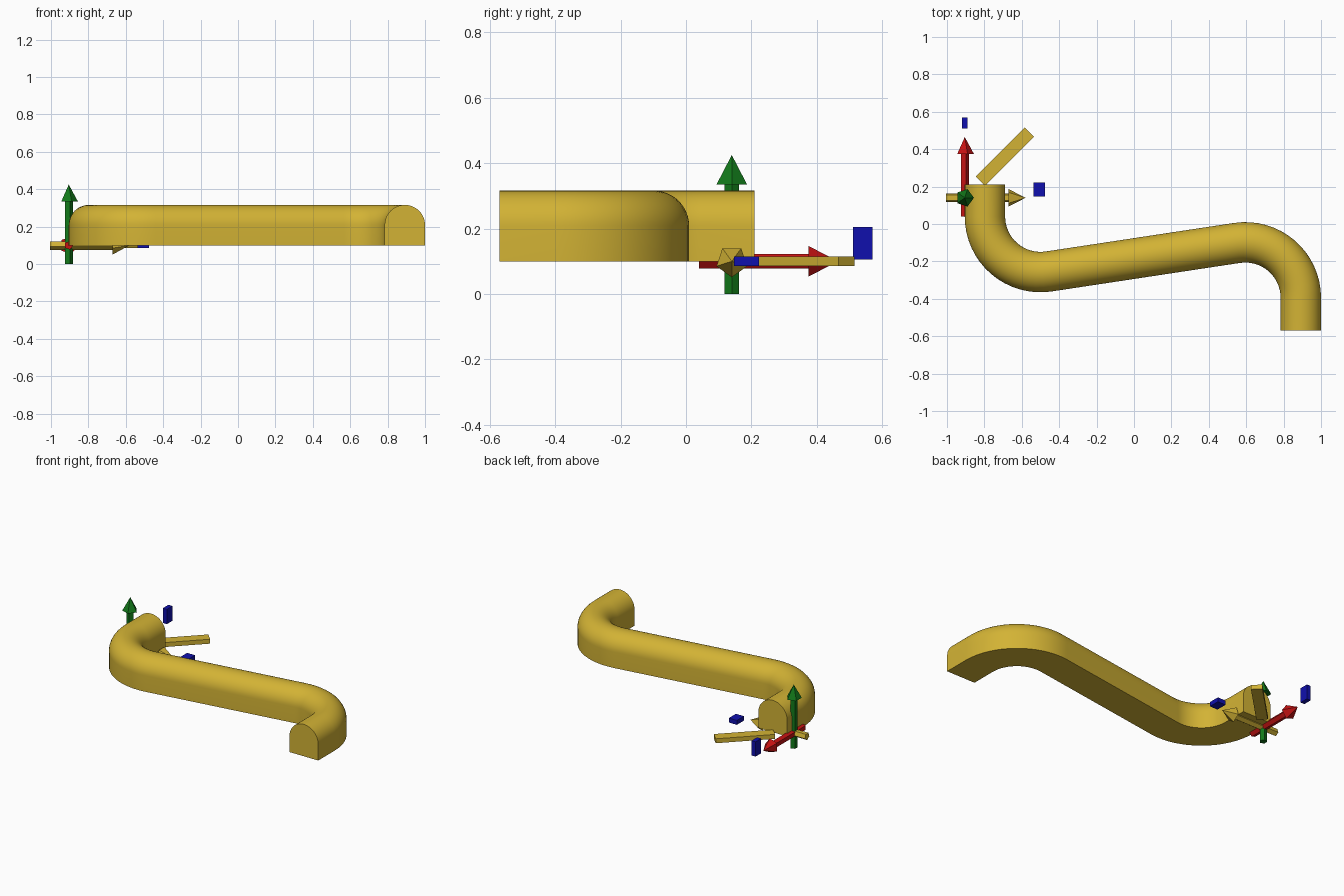
import bpy, bmesh, math
from mathutils import Vector

if "Cube" in bpy.data.objects:
    bpy.data.objects.remove(bpy.data.objects["Cube"])


def material(name, rgb):
    m = bpy.data.materials.new(name)
    m.diffuse_color = (*rgb, 1)
    m.use_nodes = True
    m.node_tree.nodes["Principled BSDF"].inputs["Base Color"].default_value = m.diffuse_color
    return m


GOLD = material("gold", (0.65, 0.45, 0.035))
RED = material("red", (0.55, 0.006, 0.006))
GREEN = material("green", (0.006, 0.19, 0.01))
BLUE = material("blue", (0.005, 0.005, 0.42))


def finish(name, bm, mat):
    bmesh.ops.recalc_face_normals(bm, faces=bm.faces)
    me = bpy.data.meshes.new(name)
    bm.to_mesh(me)
    bm.free()
    me.materials.append(mat)
    ob = bpy.data.objects.new(name, me)
    bpy.context.collection.objects.link(ob)
    return ob


# Curved bar: an arched section swept along two bends joined by a tangent
R, HALF, Z0 = 0.297, 0.108, 0.10
left_c, right_c = Vector((-0.5, 0.04)), Vector((0.595, -0.395))
d = right_c - left_c
slope = math.atan2(d.y, d.x) + math.asin(2 * R / d.length)

path = [(Vector((left_c.x - R, 0.21)), -math.pi / 2)]   # point, heading
N = 16
for i in range(N + 1):
    h = -math.pi / 2 + (slope + math.pi / 2) * i / N
    path.append((left_c + R * Vector((math.sin(h), -math.cos(h))), h))
for i in range(N + 1):
    h = slope + (-math.pi / 2 - slope) * i / N
    path.append((right_c + R * Vector((-math.sin(h), math.cos(h))), h))
path.append((Vector((right_c.x + R, -0.57)), -math.pi / 2))

section = [(-HALF, Z0)]
for i in range(25):
    a = math.pi * (1 - i / 24)
    section.append((HALF * math.cos(a), Z0 + HALF + HALF * math.sin(a)))
section.append((HALF, Z0))

bm = bmesh.new()
rings = []
for p, h in path:
    side = Vector((-math.sin(h), math.cos(h)))
    rings.append([bm.verts.new((*(p + side * s), z)) for s, z in section])
n = len(section)
for a, b in zip(rings, rings[1:]):
    for j in range(n):
        bm.faces.new((a[j], a[(j + 1) % n], b[(j + 1) % n], b[j]))
bm.faces.new(rings[0])
bm.faces.new(rings[-1])
bar = finish("curved_bar", bm, GOLD)
bpy.context.view_layer.objects.active = bar
bar.select_set(True)
bpy.ops.object.shade_smooth_by_angle(angle=math.radians(30))
bar.select_set(False)

# Three five-sided arrows crossing at one point
ORIGIN = (-0.905, 0.14, 0.10)


def arrow(name, mat, rotation):
    bm = bmesh.new()
    # radius and height of each level, tail to tip
    levels = [(0.024, -0.10), (0.024, 0.235), (0.049, 0.235)]
    loops = [[bm.verts.new((r * math.cos(k * math.tau / 5),
                            r * math.sin(k * math.tau / 5), z))
              for k in range(5)] for r, z in levels]
    tip = bm.verts.new((0, 0, 0.325))
    bm.faces.new(loops[0])
    for k in range(5):
        m = (k + 1) % 5
        for a, b in zip(loops, loops[1:]):
            bm.faces.new((a[k], a[m], b[m], b[k]))
        bm.faces.new((loops[-1][k], loops[-1][m], tip))
    ob = finish(name, bm, mat)
    ob.location, ob.rotation_euler = ORIGIN, rotation


arrow("side_arrow", GOLD, (0, math.pi / 2, 0))
arrow("back_arrow", RED, (-math.pi / 2, 0, 0))
arrow("up_arrow", GREEN, (0, 0, 0))


# Small blank tags beside the arrows
def tag(name, mat, centre, size, turn=0):
    bm = bmesh.new()
    bmesh.ops.create_cube(bm, size=1)
    bmesh.ops.scale(bm, vec=size, verts=bm.verts)
    ob = finish(name, bm, mat)
    ob.location, ob.rotation_euler = centre, (0, 0, turn)


tag("side_tag", BLUE, (-0.507, 0.185, 0.10), (0.06, 0.075, 0.03))
tag("back_tag", BLUE, (-0.905, 0.54, 0.155), (0.03, 0.06, 0.10))
tag("slanted_tag", GOLD, (-0.69, 0.36, 0.10), (0.37, 0.07, 0.03), math.pi / 4)
